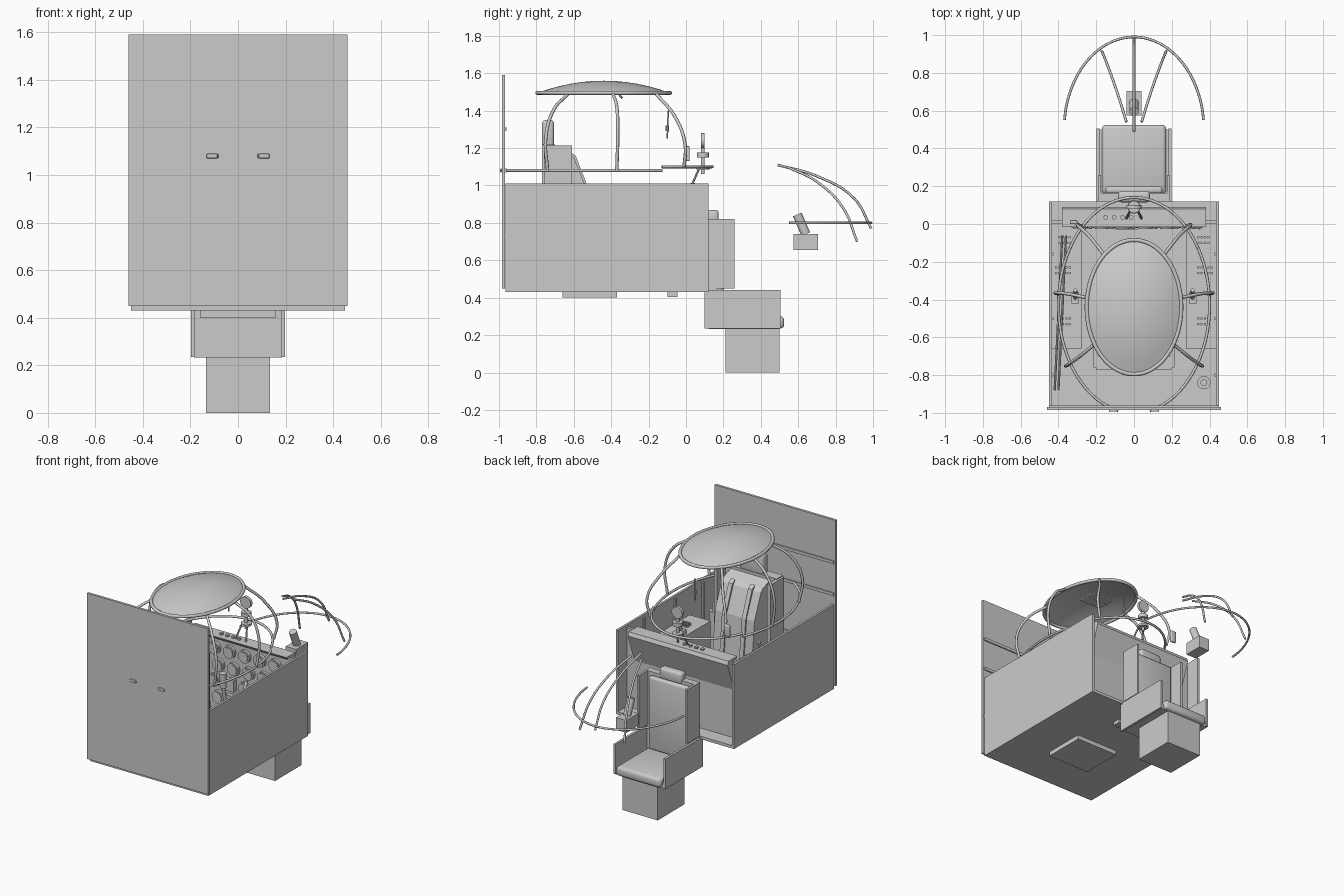
import bpy, bmesh, math
from mathutils import Vector

if "Cube" in bpy.data.objects:
    bpy.data.objects.remove(bpy.data.objects["Cube"])


def finish(name, bm, smooth=False):
    bmesh.ops.recalc_face_normals(bm, faces=bm.faces)
    me = bpy.data.meshes.new(name)
    bm.to_mesh(me)
    bm.free()
    ob = bpy.data.objects.new(name, me)
    bpy.context.collection.objects.link(ob)
    if smooth:
        bpy.ops.object.select_all(action='DESELECT')
        ob.select_set(True)
        bpy.context.view_layer.objects.active = ob
        bpy.ops.object.shade_smooth_by_angle()
    return ob


def box(name, x0, x1, y0, y1, z0, z1, bevel=0):
    bm = bmesh.new()
    bmesh.ops.create_cube(bm, size=1)
    for v in bm.verts:
        v.co = ((x0 + x1) / 2 + v.co.x * (x1 - x0), (y0 + y1) / 2 + v.co.y * (y1 - y0),
                (z0 + z1) / 2 + v.co.z * (z1 - z0))
    if bevel:
        bmesh.ops.bevel(bm, geom=bm.edges[:], offset=bevel, segments=3, profile=0.5, affect='EDGES')
    return finish(name, bm, bevel > 0)


def pair(name, x0, x1, *rest):
    box(name + "_right", x0, x1, *rest)
    box(name + "_left", -x1, -x0, *rest)


def rod(name, a, b, r, sides=16, r2=None):
    a, b = Vector(a), Vector(b)
    bm = bmesh.new()
    bmesh.ops.create_cone(bm, cap_ends=True, segments=sides, radius1=r, radius2=r if r2 is None else r2,
                          depth=(b - a).length)
    bm.transform((b - a).to_track_quat('Z', 'Y').to_matrix().to_4x4())
    bmesh.ops.translate(bm, verts=bm.verts, vec=(a + b) / 2)
    return finish(name, bm, True)


def tube(name, pts, r, closed=False):
    cu = bpy.data.curves.new(name, 'CURVE')
    cu.dimensions = '3D'
    cu.bevel_depth, cu.bevel_resolution, cu.resolution_u, cu.use_fill_caps = r, 2, 6, True
    sp = cu.splines.new('BEZIER')
    sp.bezier_points.add(len(pts) - 1)
    for p, co in zip(sp.bezier_points, pts):
        p.co = co
        p.handle_left_type = p.handle_right_type = 'AUTO'
    sp.use_cyclic_u = closed
    ob = bpy.data.objects.new(name, cu)
    bpy.context.collection.objects.link(ob)
    bpy.ops.object.select_all(action='DESELECT')
    ob.select_set(True)
    bpy.context.view_layer.objects.active = ob
    bpy.ops.object.convert(target='MESH')
    return ob


def arc(cy, rx, ry, z, a0, a1, n=24):
    return [(rx * math.cos(math.radians(a0 + (a1 - a0) * i / n)),
             cy + ry * math.sin(math.radians(a0 + (a1 - a0) * i / n)), z) for i in range(n + 1)]


def extrude_x(name, profile, x0, x1):
    bm = bmesh.new()
    f = bm.faces.new([bm.verts.new((x0, y, z)) for y, z in profile])
    top = bmesh.ops.extrude_face_region(bm, geom=[f])['geom']
    bmesh.ops.translate(bm, verts=[v for v in top if isinstance(v, bmesh.types.BMVert)], vec=(x1 - x0, 0, 0))
    return finish(name, bm)


# Cockpit tub and tall end wall
box("tub_floor", -0.435, 0.435, -0.965, 0.12, 0.43, 0.45)
pair("tub_side", 0.435, 0.45, -0.965, 0.12, 0.43, 1.01)
for y in (-0.8, -0.5, -0.16):
    pair("side_rib", 0.425, 0.436, y - 0.008, y + 0.008, 0.45, 0.99)
box("end_wall", -0.46, 0.46, -0.985, -0.968, 0.45, 1.59)
for z in (0.73, 1.08, 1.3):
    box("wall_batten", -0.45, 0.45, -0.97, -0.96, z - 0.01, z + 0.01)
pair("wall_handle", 0.088, 0.132, -0.993, -0.984, 1.07, 1.09, 0.004)
box("under_floor_hatch", -0.16, 0.16, -0.66, -0.37, 0.40, 0.435)
box("stick_housing", -0.09, 0.09, -0.1, -0.045, 0.405, 0.435)

# Instrument panel with hood and round dials
box("panel_board", -0.435, 0.435, 0.0, 0.02, 0.45, 0.99)
extrude_x("panel_hood", [(-0.015, 1.0), (0.08, 1.0), (0.09, 0.975), (0.02, 0.78), (0.0, 0.78), (0.0, 0.98)],
          -0.38, 0.38)
for row, z in enumerate((0.92, 0.81, 0.70, 0.59)):
    for i in range(6):
        x = (i - 2.5) * 0.115 + (0.03 if row % 2 else 0)
        if i % 5 == 2 and row > 1:
            box("panel_unit", x - 0.045, x + 0.045, -0.03, 0.0, z - 0.04, z + 0.04)
            continue
        rod("dial_rim", (x, 0.0, z), (x, -0.02, z), 0.044, 12)
        rod("dial_face", (x, -0.02, z), (x, -0.026, z), 0.034, 12)
for i in range(4):
    rod("hood_button", (-0.15 + i * 0.045, 0.035, 0.99), (-0.15 + i * 0.045, 0.035, 1.012), 0.012, 10)

# Side consoles with knobs and levers
for s in (-1, 1):
    lo, hi = sorted((s * 0.275, s * 0.434))
    box("side_console", lo, hi, -0.66, 0.0, 0.45, 0.82)
    for k, (y, n) in enumerate(((-0.1, 4), (-0.26, 5), (-0.53, 4))):
        for i in range(n):
            for j in (0, 1):
                p = (s * (0.34 + i * 0.018), y + j * 0.03, 0.815)
                rod("console_knob", p, (p[0], p[1], 0.84), 0.007, 8)
    box("console_lever_base", s * 0.31 - 0.02, s * 0.31 + 0.02, -0.42, -0.36, 0.82, 0.85)
    rod("console_lever", (s * 0.31, -0.39, 0.85), (s * 0.31, -0.35, 0.95), 0.01)
for x in (-0.42, -0.4):
    rod("side_pipe", (x, -0.88, 0.95), (x + 0.04, -0.06, 0.95), 0.006, 8)
rod("floor_bottle", (0.37, -0.84, 0.45), (0.37, -0.84, 0.8), 0.035, 20)
rod("bottle_neck", (0.37, -0.84, 0.8), (0.37, -0.84, 0.84), 0.018)
rod("control_stick", (0, -0.1, 0.45), (0, -0.16, 0.75), 0.012)
rod("stick_grip", (0, -0.16, 0.75), (0, -0.165, 0.85), 0.022)

# Rear seat inside the tub
box("rear_seat_base", -0.19, 0.19, -0.66, -0.3, 0.45, 0.6)
box("rear_seat_cushion", -0.18, 0.18, -0.66, -0.28, 0.6, 0.67, 0.02)
box("rear_seat_back", -0.2, 0.2, -0.77, -0.7, 0.5, 1.22)
pair("rear_seat_wing", 0.19, 0.215, -0.76, -0.61, 0.5, 1.215)
extrude_x("rear_back_pad", [(-0.7, 1.2), (-0.62, 1.17), (-0.6, 1.15), (-0.53, 0.98), (-0.5, 0.67), (-0.7, 0.67)],
          -0.15, 0.15)
for x in (-0.09, 0.06):
    extrude_x("harness_strap", [(-0.62, 1.18), (-0.59, 1.16), (-0.52, 0.98), (-0.49, 0.69), (-0.5, 0.69),
                                (-0.53, 0.975)], x, x + 0.03)
box("rear_headrest", -0.09, 0.09, -0.77, -0.705, 1.2, 1.35, 0.02)

# Detached front seat on its pedestal
box("front_pedestal", -0.135, 0.135, 0.21, 0.5, 0.0, 0.235)
box("front_seat_pan", -0.185, 0.185, 0.12, 0.5, 0.232, 0.27)
box("front_seat_cushion", -0.17, 0.17, 0.16, 0.525, 0.235, 0.30, 0.02)
pair("front_armrest", 0.182, 0.198, 0.1, 0.505, 0.235, 0.44)
box("front_seat_back", -0.185, 0.185, 0.12, 0.165, 0.27, 0.82)
box("front_back_pad", -0.15, 0.15, 0.16, 0.2, 0.3, 0.8, 0.015)
pair("front_back_wing", 0.175, 0.19, 0.12, 0.26, 0.45, 0.82)
box("front_headrest", -0.085, 0.085, 0.115, 0.175, 0.79, 0.87, 0.018)

# Canopy: domed roof, rims and ribs
bm = bmesh.new()
rings = []
for k in range(1, 7):
    t = k / 6
    rings.append([bm.verts.new((x, y, z)) for x, y, z in
                  arc(-0.44, 0.25 * t, 0.355 * t, 1.495 + 0.065 * (1 - t * t), 0, 352.5, 47)])
tip = bm.verts.new((0, -0.44, 1.56))
for i in range(48):
    j = (i + 1) % 48
    bm.faces.new((tip, rings[0][i], rings[0][j]))
    for a, b in zip(rings, rings[1:]):
        bm.faces.new((a[i], b[i], b[j], a[j]))
finish("canopy_dome", bm, True)
tube("dome_rim", arc(-0.44, 0.25, 0.355, 1.495, 0, 345, 23), 0.011, True)
tube("canopy_rim_forward", arc(-0.43, 0.40, 0.57, 1.10, 32, 148), 0.008)
tube("canopy_rim_left", arc(-0.43, 0.40, 0.57, 1.08, 148, 258), 0.008)
tube("canopy_rim_right", arc(-0.43, 0.40, 0.57, 1.08, 282, 392), 0.008)
for s, side in ((-1, "left"), (1, "right")):
    for part, pts in (
            ("forward", [(0.16, -0.16, 1.49), (0.24, -0.06, 1.37), (0.3, -0.005, 1.22), (0.28, -0.01, 1.1)]),
            ("middle", [(0.25, -0.39, 1.49), (0.35, -0.37, 1.42), (0.415, -0.365, 1.27), (0.4, -0.37, 1.08)]),
            ("rear", [(0.2, -0.63, 1.49), (0.3, -0.71, 1.4), (0.36, -0.75, 1.25), (0.34, -0.74, 1.08)])):
        tube("canopy_rib_%s_%s" % (part, side), [(s * x, y, z) for x, y, z in pts], 0.009)
    tube("nose_rib_" + side, [(s * x, y, z) for x, y, z in
         [(0.04, 0.54, 1.1), (0.09, 0.7, 1.02), (0.14, 0.84, 0.88), (0.17, 0.915, 0.70)]], 0.007)

# Nose canopy frame
tube("nose_rim", arc(0.5, 0.37, 0.49, 0.8, 6, 174), 0.007)
tube("nose_rib_centre", [(0, 0.49, 1.11), (0, 0.7, 1.05), (0, 0.9, 0.93), (0, 0.99, 0.77)], 0.007)
box("nose_sight_box", -0.04, 0.04, 0.575, 0.705, 0.655, 0.74)
rod("nose_sight_tube", (0, 0.64, 0.74), (0, 0.595, 0.845), 0.025)

# Sight above the panel and its struts
rod("sight_post", (0, 0.09, 1.06), (0, 0.09, 1.22), 0.01)
rod("sight_collar", (0, 0.09, 1.15), (0, 0.09, 1.175), 0.032)
rod("sight_foot", (0, 0.09, 1.085), (0, 0.09, 1.1), 0.035)
rod("sight_lens", (0, 0.08, 1.24), (0, 0.1, 1.24), 0.04, 24)
for s in (-1, 1):
    rod("sight_strut", (s * 0.04, 0.03, 1.0), (s * 0.02, 0.07, 1.09), 0.006, 8)
box("panel_compass", -0.34, -0.3, 0.0, 0.02, 1.13, 1.21, 0.006)

# Hanging cord and overhead switches under the dome
rod("hanging_cord", (0, -0.1, 1.25), (0, -0.095, 1.4), 0.004, 8)
rod("cord_bead", (0, -0.1, 1.29), (0, -0.1, 1.32), 0.009, 10)
box("overhead_panel", -0.08, 0.08, -0.44, -0.32, 1.49, 1.50)
for i in range(4):
    rod("overhead_switch", (-0.06 + i * 0.04, -0.36, 1.49), (-0.06 + i * 0.04, -0.34, 1.465), 0.006, 8)
